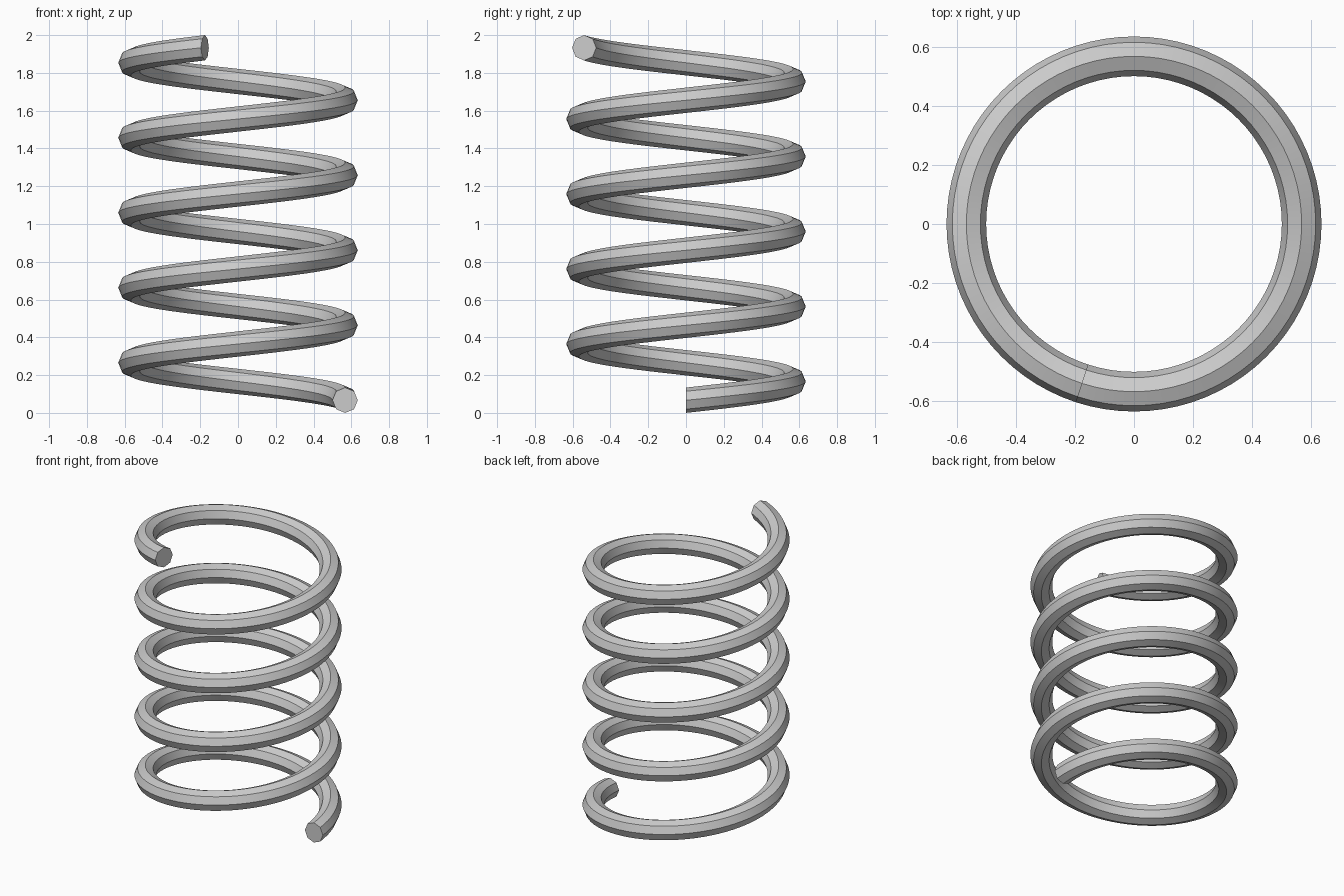
import bpy, bmesh
from math import cos, sin, pi

if "Cube" in bpy.data.objects:
    bpy.data.objects.remove(bpy.data.objects["Cube"])

# Coil dimensions
COIL_R, WIRE_R, SIDES = 0.567, 0.067, 8
TURNS, STEPS_PER_TURN, HEIGHT = 4.7, 80, 2.0
steps = round(TURNS * STEPS_PER_TURN)
rise = HEIGHT - 2 * WIRE_R

# Sweep an upright octagon along the helix
bm = bmesh.new()
rings = []
for i in range(steps + 1):
    t = i / steps
    a = 2 * pi * TURNS * t
    ring = []
    for k in range(SIDES):
        b = 2 * pi * k / SIDES
        r = COIL_R + WIRE_R * cos(b)
        z = WIRE_R + rise * t + WIRE_R * sin(b)
        ring.append(bm.verts.new((r * cos(a), r * sin(a), z)))
    rings.append(ring)

for r0, r1 in zip(rings, rings[1:]):
    for k in range(SIDES):
        n = (k + 1) % SIDES
        bm.faces.new((r0[k], r0[n], r1[n], r1[k]))

# Flat end caps
bm.faces.new(rings[0])
bm.faces.new(rings[-1])
bmesh.ops.recalc_face_normals(bm, faces=bm.faces)

mesh = bpy.data.meshes.new("coil_spring")
bm.to_mesh(mesh)
bm.free()
spring = bpy.data.objects.new("coil_spring", mesh)
bpy.context.collection.objects.link(spring)

# Smooth along the wire, crisp along its eight edges
bpy.context.view_layer.objects.active = spring
spring.select_set(True)
bpy.ops.object.shade_smooth_by_angle(angle=pi / 6)
